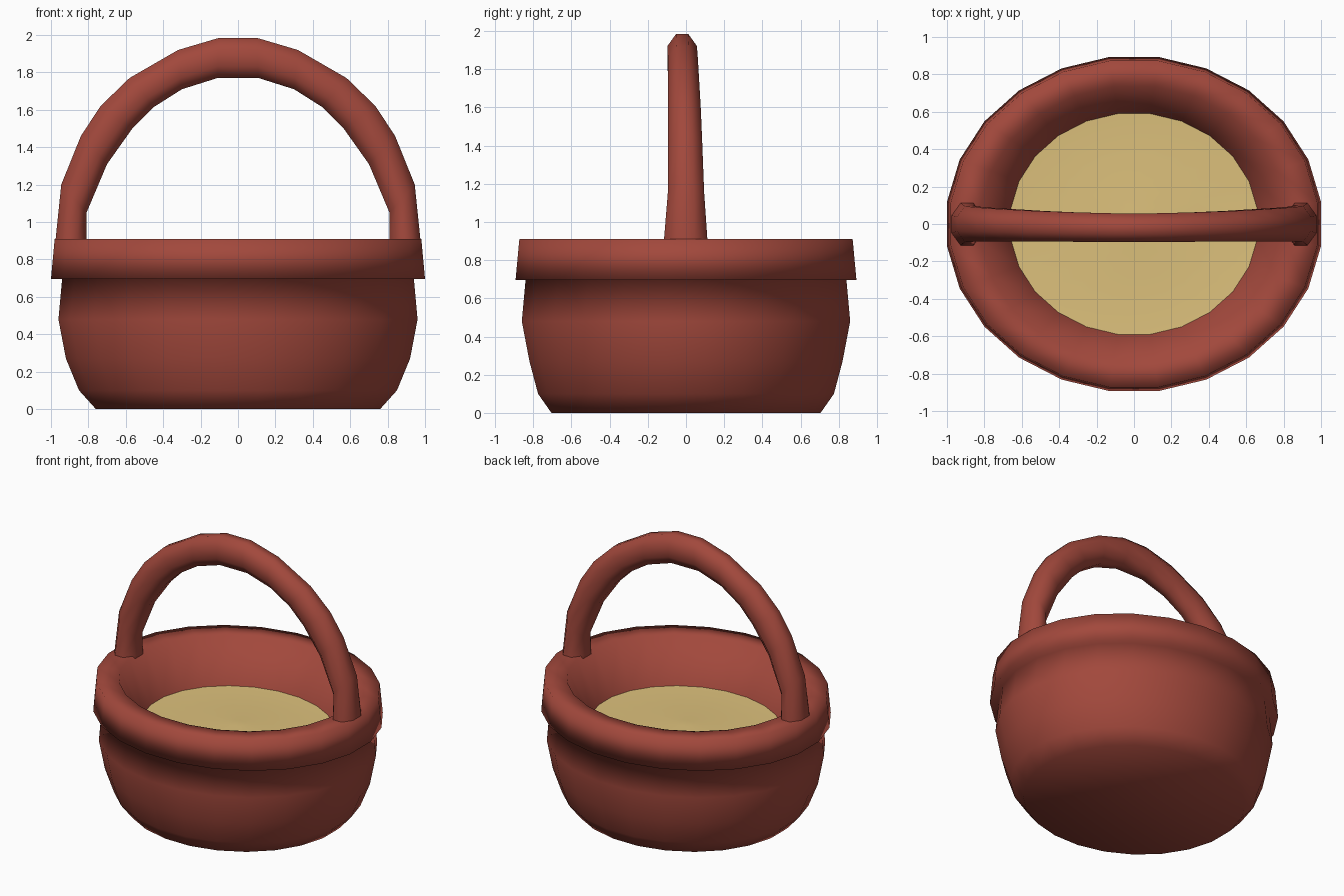
import bpy, bmesh, math
from mathutils import Vector

if "Cube" in bpy.data.objects:
    bpy.data.objects.remove(bpy.data.objects["Cube"])


def material(name, color):
    m = bpy.data.materials.new(name)
    m.diffuse_color = color
    m.use_nodes = True
    m.node_tree.nodes["Principled BSDF"].inputs["Base Color"].default_value = m.diffuse_color
    return m


def loft(name, rings, mat, cap_start=False, cap_end=False):
    """Bridge equal-length rings of points into one smooth surface."""
    bm = bmesh.new()
    vr = [[bm.verts.new(p) for p in ring] for ring in rings]
    n = len(vr[0])
    for a, b in zip(vr, vr[1:]):
        for i in range(n):
            j = (i + 1) % n
            bm.faces.new((a[i], a[j], b[j], b[i]))
    if cap_start:
        bm.faces.new(vr[0])
    if cap_end:
        bm.faces.new(vr[-1])
    bmesh.ops.recalc_face_normals(bm, faces=bm.faces)
    me = bpy.data.meshes.new(name)
    bm.to_mesh(me)
    bm.free()
    me.materials.append(mat)
    for p in me.polygons:
        p.use_smooth = True
    ob = bpy.data.objects.new(name, me)
    bpy.context.collection.objects.link(ob)
    return ob


SIDES = 24


def oval(rx, ry, z):
    """24-sided oval with flats facing the axes; radii measured at the flats."""
    k = 1 / math.cos(math.pi / SIDES)
    angles = [(i + 0.5) * math.tau / SIDES for i in range(SIDES)]
    return [(rx * k * math.cos(a), ry * k * math.sin(a), z) for a in angles]


red = material("red_wicker", (0.36, 0.065, 0.045, 1))
straw = material("straw_yellow", (0.72, 0.53, 0.20, 1))

# Basket: base, bulging wall, overhanging rim and sloped inner wall
basket_profile = [
    (0.76, 0.705, 0.0), (0.85, 0.775, 0.10), (0.92, 0.82, 0.27),
    (0.96, 0.86, 0.48), (0.94, 0.84, 0.70), (1.0, 0.893, 0.695),
    (0.98, 0.873, 0.91), (0.82, 0.735, 0.91), (0.66, 0.59, 0.60),
]
loft("basket", [oval(*p) for p in basket_profile], red, cap_start=True)

# Filling: gently domed floor inside the basket
filling_profile = [(0.66, 0.59, 0.60), (0.36, 0.32, 0.59), (0.05, 0.045, 0.61)]
loft("filling", [oval(*p) for p in filling_profile], straw, cap_end=True)

# Handle: outer x, outer z, inner x, inner z, y front, y back
half = [
    (0.99, 0.72, 0.80, 0.72, -0.12, 0.12),
    (0.975, 0.91, 0.81, 0.91, -0.115, 0.112),
    (0.945, 1.20, 0.81, 1.05, -0.095, 0.095),
    (0.84, 1.46, 0.70, 1.31, -0.093, 0.085),
    (0.735, 1.62, 0.565, 1.50, -0.093, 0.078),
    (0.58, 1.77, 0.45, 1.615, -0.093, 0.070),
    (0.32, 1.92, 0.30, 1.71, -0.095, 0.062),
    (0.10, 1.985, 0.11, 1.77, -0.097, 0.057),
]
stations = half + [(-a, b, -c, d, e, f) for a, b, c, d, e, f in reversed(half)]


def section(ox, oz, ix, iz, y0, y1):
    """Eight-sided cross-section between the outer and inner arch lines."""
    mid = Vector(((ox + ix) / 2, (y0 + y1) / 2, (oz + iz) / 2))
    u = Vector(((ox - ix) / 2, 0, (oz - iz) / 2))
    v = Vector((0, (y1 - y0) / 2, 0))
    k = 1 / math.cos(math.pi / 8)
    angles = [(i + 0.5) * math.tau / 8 for i in range(8)]
    return [mid + k * (u * math.cos(a) + v * math.sin(a)) for a in angles]


loft("handle", [section(*s) for s in stations], red, cap_start=True, cap_end=True)
